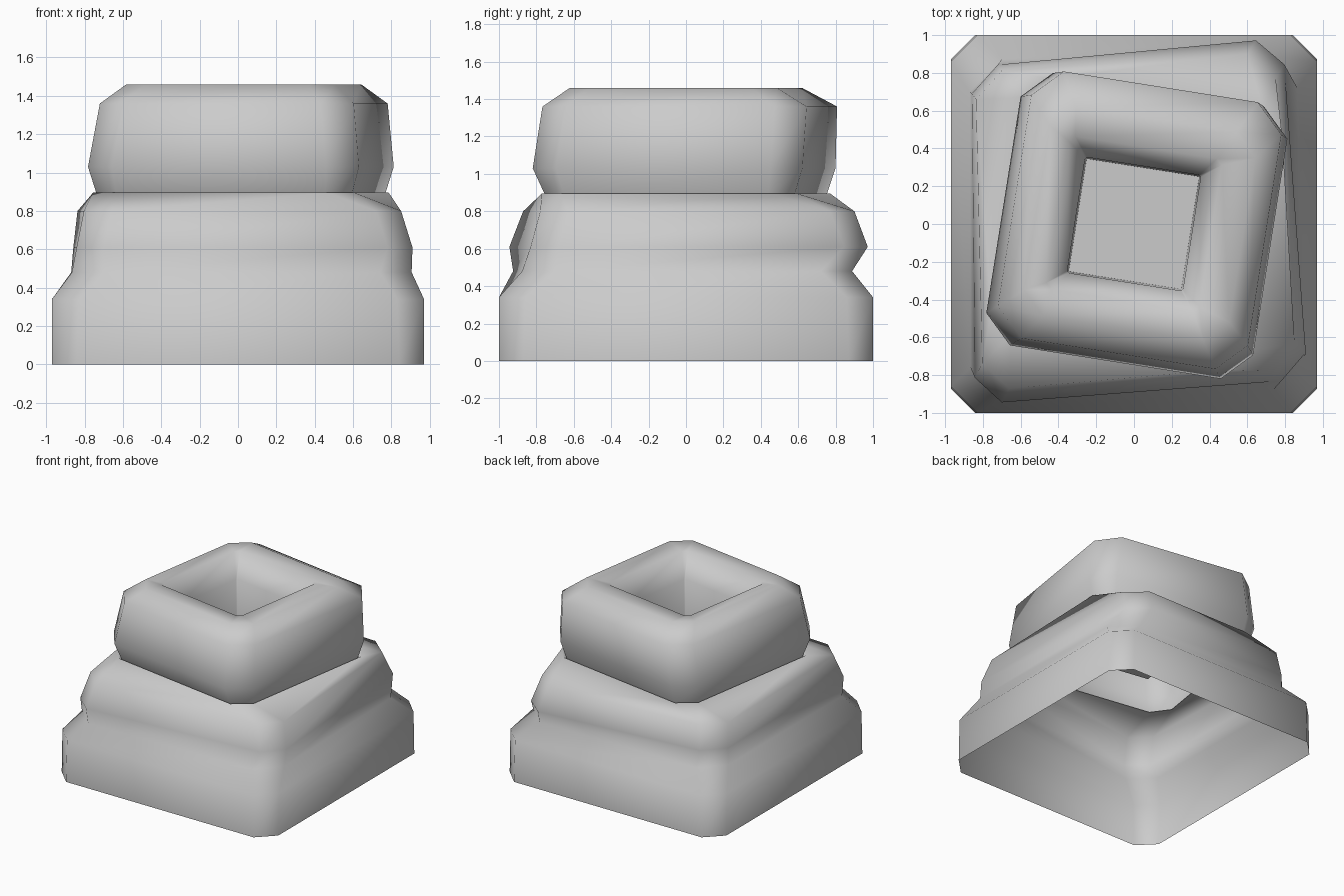
import bpy, bmesh, math
from mathutils import Matrix, Vector

cube = bpy.data.objects.get("Cube")
if cube:
    bpy.data.objects.remove(cube, do_unlink=True)

# One plain grey for the whole body
grey = bpy.data.materials.new("plain grey")
grey.use_nodes = True
colour = (0.6, 0.6, 0.6, 1)
grey.diffuse_color = colour
grey.node_tree.nodes["Principled BSDF"].inputs["Base Color"].default_value = colour


def rect(half_x, half_y, turn=0, shift_x=0, shift_y=0):
    """Four corners of a turned rectangle, counter-clockwise from front left."""
    spin = Matrix.Rotation(math.radians(turn), 2)
    return [spin @ Vector((sx * half_x, sy * half_y)) + Vector((shift_x, shift_y))
            for sx, sy in ((1, -1), (1, 1), (-1, 1), (-1, -1))]


def ring(bm, height, cut, corners):
    """Loop of eight vertices: each corner is cut off at the given distance."""
    verts = []
    for i in range(4):
        corner = Vector(corners[i])
        for other in (corners[i - 1], corners[(i + 1) % 4]):
            point = corner + (Vector(other) - corner).normalized() * cut
            verts.append(bm.verts.new((point.x, point.y, height)))
    return verts


# height, corner cut, corners
levels = [
    # skirt
    (0, .13, rect(.97, 1)),
    (.34, .14, rect(.97, 1)),
    # lower waist
    (.48, .17, [(.91, -.87), (.86, .89), (-.87, .87), (-.865, -.93)]),
    # skewed middle tier
    (.61, .14, [(.92, -.82), (.785, .985), (-.86, .83), (-.84, -.955)]),
    (.80, .14, [(.86, -.77), (.74, .91), (-.84, .80), (-.80, -.88)]),
    # upper waist, with a narrow groove
    (.895, .12, rect(.69, .69, -9, .015)),
    (.875, .12, rect(.67, .67, -9, .015)),
    # top tier
    (1.03, .15, rect(.715, .73, -9, .015, -.01)),
    (1.36, .15, rect(.67, .715, -9, .03, .02)),
    (1.46, .12, rect(.55, .56, -9, .03)),
    # pit
    (1.45, .03, rect(.41, .41, -9)),
    (1.28, .01, rect(.31, .31, -9)),
    (.91, .005, rect(.302, .302, -9)),
]

bm = bmesh.new()
rings = [ring(bm, *level) for level in levels]
for low, high in zip(rings, rings[1:]):
    for i in range(8):
        j = (i + 1) % 8
        bm.faces.new((low[i], low[j], high[j], high[i]))
bm.faces.new(rings[-1])             # pit floor

mesh = bpy.data.meshes.new("stacked_body")
bm.to_mesh(mesh)
bm.free()
mesh.materials.append(grey)
body = bpy.data.objects.new("stacked_body", mesh)
bpy.context.collection.objects.link(body)
bpy.context.view_layer.objects.active = body
body.select_set(True)
bpy.ops.object.shade_smooth_by_angle(angle=math.radians(65))
